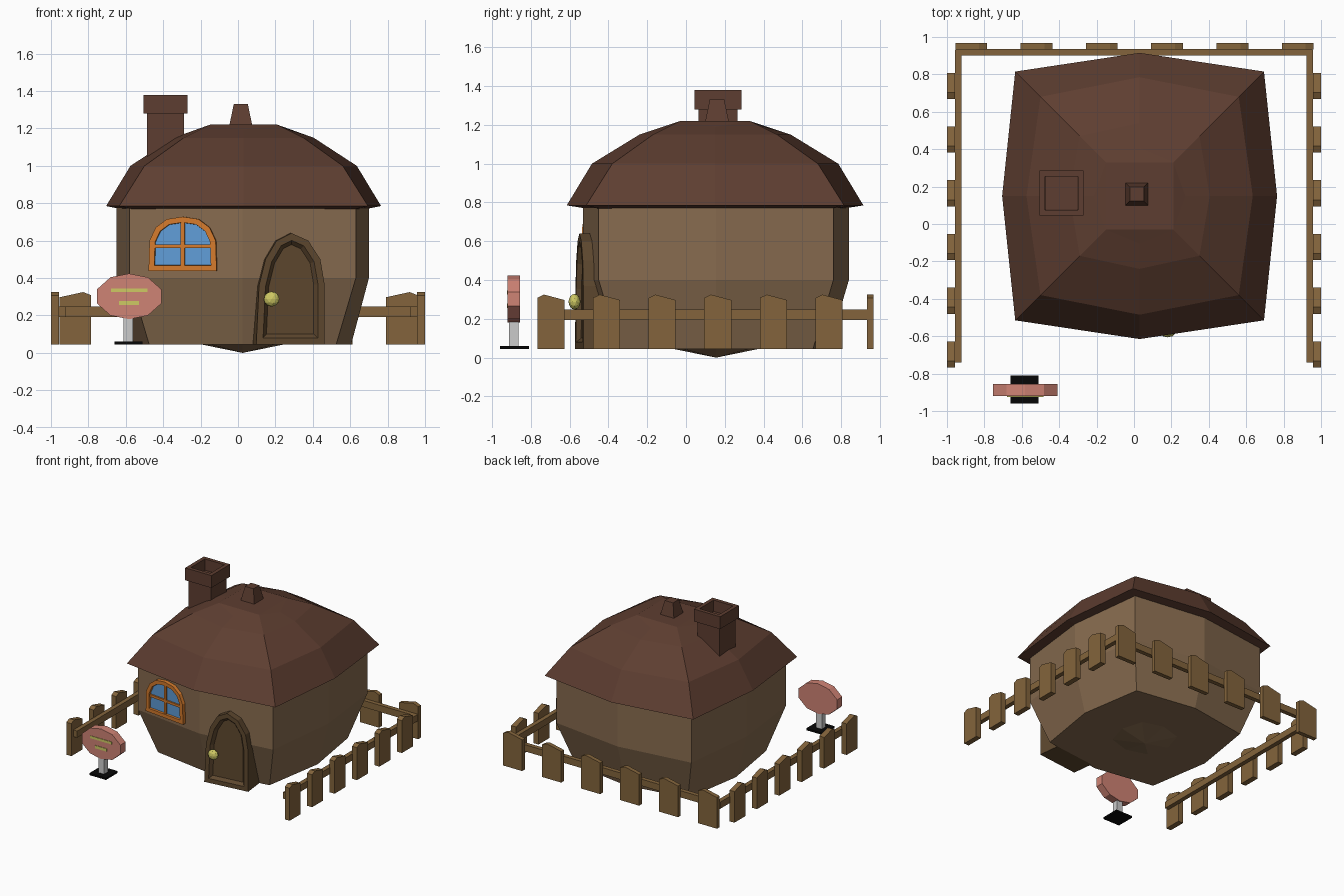
import bpy, bmesh
from mathutils import Matrix, Vector

if "Cube" in bpy.data.objects:
    bpy.data.objects.remove(bpy.data.objects["Cube"])

def mat(name, r, g, b):
    m = bpy.data.materials.new(name)
    m.diffuse_color = [(c / 255) ** 2.2 for c in (r, g, b)] + [1]
    m.use_nodes = True
    m.node_tree.nodes["Principled BSDF"].inputs["Base Color"].default_value = m.diffuse_color
    return m

ROOF = mat("roof_brown", 94, 64, 52)
WALL = mat("wall_tan", 134, 107, 80)
DOOR = mat("door_brown", 94, 73, 50)
WOOD = mat("fence_wood", 130, 100, 62)
ORANGE = mat("frame_orange", 212, 122, 48)
GLASS = mat("glass_blue", 96, 156, 214)
PINK = mat("sign_pink", 206, 130, 116)
LIME = mat("yellow", 206, 200, 100)
BLACK = mat("black", 15, 15, 15)

def finish(name, bm, m=None):
    bmesh.ops.recalc_face_normals(bm, faces=bm.faces)
    me = bpy.data.meshes.new(name)
    bm.to_mesh(me)
    bm.free()
    ob = bpy.data.objects.new(name, me)
    bpy.context.collection.objects.link(ob)
    if m:
        me.materials.append(m)
    return ob

def inset_facing(bm, direction, steps):
    """Inset the outermost face pointing along direction, one step per (width, depth)."""
    bmesh.ops.recalc_face_normals(bm, faces=bm.faces)
    d = Vector(direction)
    face = max((f for f in bm.faces if f.normal.dot(d) > 0.9),
               key=lambda f: f.calc_center_median().dot(d))
    for width, depth in steps:
        bmesh.ops.inset_individual(bm, faces=[face], thickness=width,
                                   depth=depth, use_even_offset=True)

def box(name, x, y, z, m=None, steps=()):
    bm = bmesh.new()
    bmesh.ops.create_cube(bm, size=1)
    for v in bm.verts:
        v.co = [(a + b) / 2 + c * (b - a) for c, (a, b) in zip(v.co, (x, y, z))]
    if steps:
        inset_facing(bm, (0, 0, 1), steps)
    return finish(name, bm, m)

def prism(name, pts, y0, y1, m, place=Matrix(), steps=()):
    """Extrude an x-z outline from y0 (front) to y1 (back)."""
    bm = bmesh.new()
    a = [bm.verts.new((x, y0, z)) for x, z in pts]
    b = [bm.verts.new((x, y1, z)) for x, z in pts]
    bm.faces.new(a)
    bm.faces.new(b)
    for i in range(len(pts)):
        j = (i + 1) % len(pts)
        bm.faces.new((a[i], a[j], b[j], b[i]))
    if steps:
        inset_facing(bm, (0, -1, 0), steps)
    bm.transform(place)
    return finish(name, bm, m)

def loft(name, rings, m, cx, cy, tip=None):
    """Bulged-square rings: (corner half, mid half x, mid half y, corner z, mid z)."""
    bm = bmesh.new()
    dirs = [(1, 0), (1, 1), (0, 1), (-1, 1), (-1, 0), (-1, -1), (0, -1), (1, -1)]
    loops = []
    for c, mx, my, zc, zm in rings:
        loops.append([bm.verts.new((cx + dx * (c if dy else mx), cy + dy * (c if dx else my),
                                    zc if dx and dy else zm)) for dx, dy in dirs])
    for lo, hi in zip(loops, loops[1:]):
        for i in range(8):
            j = (i + 1) % 8
            bm.faces.new((lo[i], lo[j], hi[j], hi[i]))
    # square top with a triangular flap on each side
    top = loops[-1]
    bm.faces.new([top[i] for i in (1, 3, 5, 7)])
    for i in (0, 2, 4, 6):
        bm.faces.new((top[i - 1], top[i], top[i + 1]))
    if tip is None:
        bm.faces.new(loops[0])
    else:
        t = bm.verts.new((cx, cy, tip))
        for i in range(8):
            bm.faces.new((loops[0][i], loops[0][(i + 1) % 8], t))
    return finish(name, bm, m)

# House body with shallow pointed underside
loft("house_walls", [(0.17, 0.22, 0.22, 0.045, 0.045), (0.5, 0.58, 0.58, 0.045, 0.045),
                     (0.605, 0.675, 0.685, 0.4, 0.4), (0.605, 0.675, 0.685, 0.775, 0.775)],
     WALL, 0.025, 0.155, tip=0.0)

# Roof with stepped dome facets
loft("roof", [(0.6, 0.66, 0.67, 0.77, 0.77), (0.665, 0.735, 0.765, 0.785, 0.785),
              (0.53, 0.605, 0.635, 1.0, 1.0), (0.32, 0.375, 0.39, 1.15, 1.15),
              (0.18, 0.245, 0.255, 1.22, 1.19)], ROOF, 0.03, 0.15)

# Roof finial
bm = bmesh.new()
bmesh.ops.create_cube(bm, size=1)
for v in bm.verts:
    h = 0.125 if v.co.z < 0 else 0.075
    v.co = (0.015 + v.co.x * h, 0.16 + v.co.y * h, 1.21 if v.co.z < 0 else 1.33)
finish("roof_finial", bm, ROOF)

# Chimney with hollow cap
box("chimney_shaft", (-0.487, -0.288), (0.065, 0.265), (0.95, 1.285), ROOF)
box("chimney_cap", (-0.505, -0.27), (0.045, 0.285), (1.28, 1.38), ROOF,
    [(0.03, 0), (0.002, -0.09)])

# Door, turned to lie on the right half of the front wall
door_at = Matrix.Translation((0.275, -0.496, 0)) @ Matrix.Rotation(0.115, 4, 'Z')
arch = [(-0.185, 0.045), (-0.17, 0.36), (-0.135, 0.5), (-0.075, 0.6), (0.005, 0.64),
        (0.095, 0.6), (0.16, 0.5), (0.182, 0.37), (0.182, 0.045)]
prism("door", arch, -0.055, 0.12, DOOR, door_at, [(0.035, 0), (0.02, -0.025)])
bm = bmesh.new()
bmesh.ops.create_icosphere(bm, subdivisions=2, radius=1)
bm.transform(Matrix.Translation((0.18, -0.575, 0.288)) @ Matrix.Diagonal((0.043, 0.031, 0.041, 1)))
finish("door_knob", bm, LIME)

# Window: recessed arched frame, glass and cross bars
win_at = Matrix.Translation((-0.293, -0.489, 0)) @ Matrix.Rotation(-0.115, 4, 'Z')
half = [(0.183, 0.437), (0.178, 0.6), (0.145, 0.67), (0.085, 0.715)]
outline = half + [(0, 0.728)] + [(-x, z) for x, z in reversed(half)]
prism("window_frame", outline, -0.03, 0.03, ORANGE, win_at, [(0.03, 0), (0.002, -0.022)])
pane = [(x * 0.85, 0.58 + (z - 0.58) * 0.83) for x, z in outline]
prism("window_glass", pane, -0.013, 0.02, GLASS, win_at)
for name, (x0, x1, z0, z1) in {"window_bar_upright": (-0.011, 0.011, 0.45, 0.715),
                               "window_bar_cross": (-0.165, 0.165, 0.56, 0.58)}.items():
    prism(name, [(x0, z0), (x1, z0), (x1, z1), (x0, z1)], -0.024, 0.0, ORANGE, win_at)

# Fence on three sides
def picket(name, width, place, depth):
    w = width / 2
    pts = [(-w, 0.045), (w, 0.045), (w, 0.297), (-w * 0.5, 0.325), (-w, 0.308)]
    prism(name, pts, -depth / 2, depth / 2, WOOD, place)

for side, s in (("left", -1), ("right", 1)):
    box(f"fence_rail_{side}", sorted((s * 0.922, s * 0.958)), (-0.74, 0.93), (0.193, 0.247), WOOD)
    for i in range(6):
        at = Matrix.Translation((s * 0.978, -0.697 + 0.287 * i, 0)) @ Matrix.Rotation(1.5708, 4, 'Z')
        picket(f"fence_picket_{side}_{i + 1}", 0.14, at, 0.044)
box("fence_rail_back", (-0.955, 0.955), (0.9, 0.935), (0.193, 0.247), WOOD)
for i in range(6):
    at = Matrix.Translation((-0.87 + 0.349 * i, 0.95, 0)) @ Matrix.Rotation(3.14159, 4, 'Z')
    picket(f"fence_picket_back_{i + 1}", 0.17, at, 0.034)

# Sign: base, post, faceted board and two plain stripes
box("sign_base", (-0.66, -0.51), (-0.96, -0.81), (0.045, 0.06), BLACK)
box("sign_post", (-0.612, -0.562), (-0.912, -0.863), (0.055, 0.22))
quarter = [(0.173, 0.037), (0.1, 0.102)]
board = (quarter + [(0, 0.122)] + [(-x, z) for x, z in reversed(quarter)]
         + [(-x, -z) for x, z in quarter] + [(0, -0.122)] + [(x, -z) for x, z in reversed(quarter)])
prism("sign_board", board, -0.92, -0.855, PINK, Matrix.Translation((-0.582, 0, 0.302)))
box("sign_stripe_upper", (-0.68, -0.485), (-0.924, -0.91), (0.325, 0.345), LIME)
box("sign_stripe_lower", (-0.635, -0.53), (-0.924, -0.91), (0.255, 0.278), LIME)
